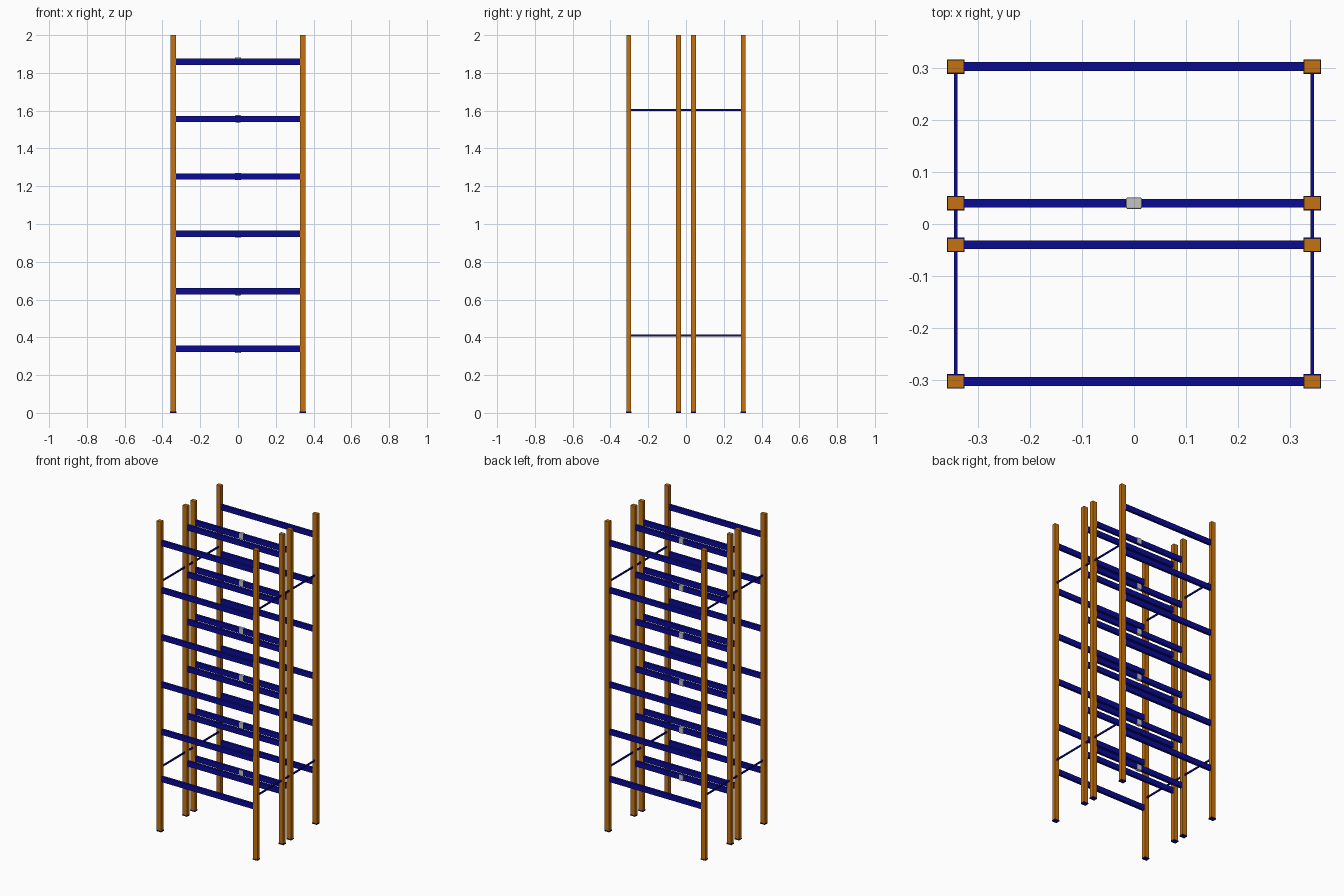
import bpy

cube = bpy.data.objects.get("Cube")
if cube:
    bpy.data.objects.remove(cube, do_unlink=True)


def material(name, rgb):
    mat = bpy.data.materials.new(name)
    mat.use_nodes = True
    mat.diffuse_color = (*rgb, 1)
    mat.node_tree.nodes["Principled BSDF"].inputs["Base Color"].default_value = (*rgb, 1)
    return mat


ORANGE = material("orange_paint", (0.56, 0.17, 0.005))
BLUE = material("dark_blue_paint", (0.003, 0.003, 0.29))
GREY = material("light_grey", (0.55, 0.55, 0.55))


def box(name, centre, size, mat, bevel=0):
    bpy.ops.mesh.primitive_cube_add(size=1, location=centre)
    obj = bpy.context.object
    obj.name = name
    obj.scale = size
    bpy.ops.object.transform_apply(location=False, rotation=False, scale=True)
    obj.data.materials.append(mat)
    if bevel:
        mod = obj.modifiers.new("rounded_edges", "BEVEL")
        mod.width = bevel
        mod.segments = 2
    return obj


HEIGHT = 2.0
FOOT = 0.007
POST_X = 0.343
ROWS = {"front": -0.303, "front_middle": -0.04, "back_middle": 0.04, "back": 0.303}
LEVELS = [0.339 + 0.3042 * i for i in range(6)]

# Upright posts on base plates, with shelf beams between them
for row, y in ROWS.items():
    for side, x in (("left", POST_X), ("right", -POST_X)):
        box(f"{row}_{side}_foot", (x, y, FOOT / 2), (0.034, 0.028, FOOT), BLUE)
        box(f"{row}_{side}_post", (x, y, (HEIGHT + FOOT) / 2),
            (0.031, 0.025, HEIGHT - FOOT), ORANGE)
    for i, z in enumerate(LEVELS):
        box(f"{row}_beam_{i + 1}", (0, y, z), (2 * POST_X - 0.031, 0.017, 0.034), BLUE)

# Grey clips wrapped around the back middle beams
for i, z in enumerate(LEVELS):
    box(f"beam_clip_{i + 1}", (0, ROWS["back_middle"], z + 0.001 * (i - 2.5)),
        (0.031, 0.022, 0.038), GREY, bevel=0.003)

# Thin tie rods joining the posts on each side
for side, x in (("left", POST_X), ("right", -POST_X)):
    for level, z in (("lower", 0.41), ("upper", 1.604)):
        box(f"{side}_{level}_tie_rod", (x, 0, z), (0.007, 0.6, 0.01), BLUE)
